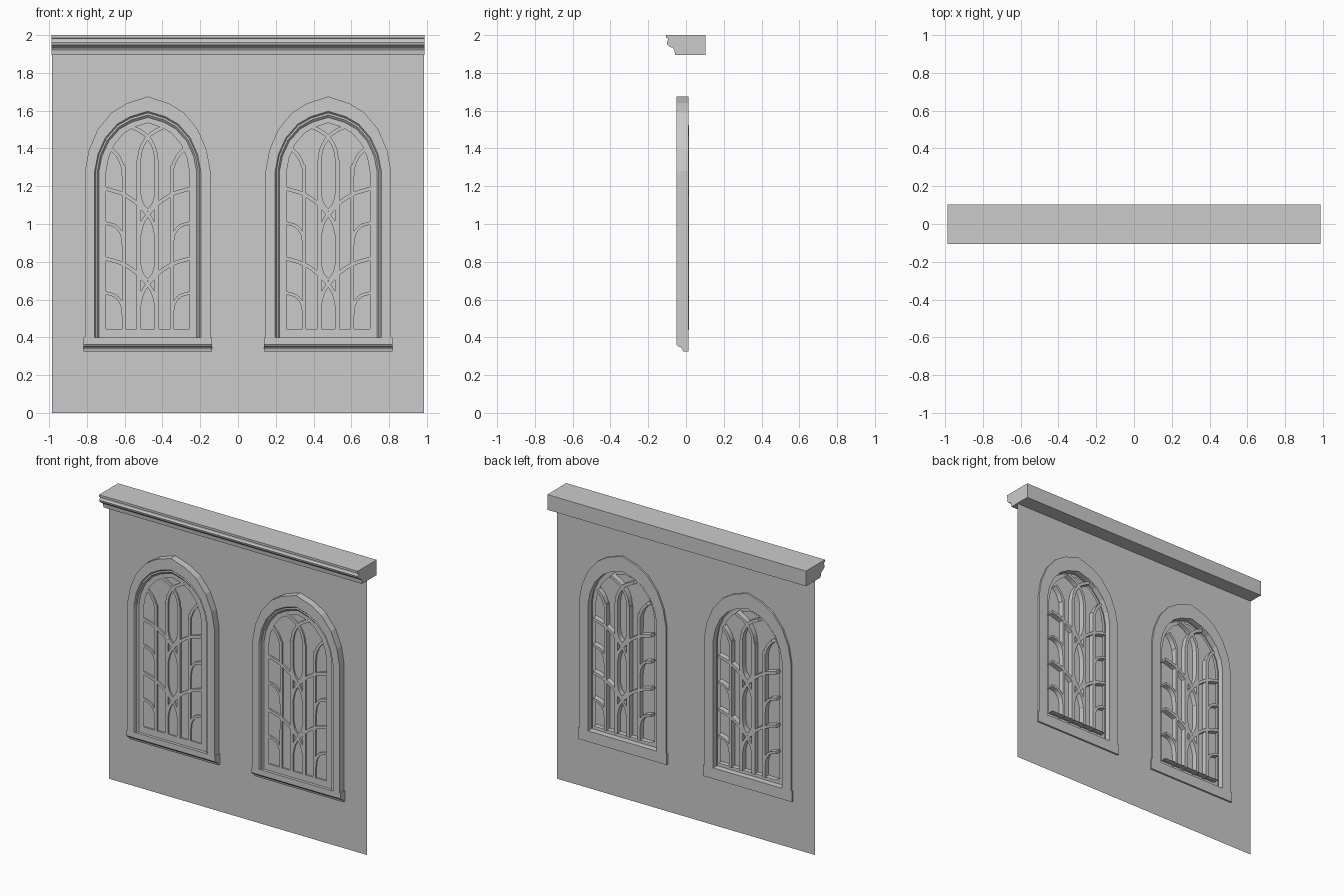
import bpy, bmesh
from mathutils import Vector

if "Cube" in bpy.data.objects:
    bpy.data.objects.remove(bpy.data.objects["Cube"])

ARCH = [(1, 0), (.94, .28), (.80, .557), (.576, .785), (.333, .91), (0, 1)]
SPRING = 1.28


def make(name, verts, faces):
    me = bpy.data.meshes.new(name)
    me.from_pydata(verts, [], faces)
    bm = bmesh.new()
    bm.from_mesh(me)
    bmesh.ops.recalc_face_normals(bm, faces=bm.faces[:])
    bm.to_mesh(me)
    bm.free()
    ob = bpy.data.objects.new(name, me)
    bpy.context.collection.objects.link(ob)
    return ob


def arch(w, peak, bottom):
    """Open pointed-arch outline from bottom left over the peak to bottom right."""
    half = [(w, bottom)] + [(w * a, SPRING + (peak - SPRING) * b) for a, b in ARCH]
    return [(-x, z) for x, z in half] + half[-2::-1]


def extrude_x(name, profile, cx, hw):
    n = len(profile)
    verts = [(cx + s * hw, y, z) for s in (-1, 1) for y, z in profile]
    faces = [tuple(range(n)), tuple(range(n, 2 * n))]
    faces += [(i, (i + 1) % n, n + (i + 1) % n, n + i) for i in range(n)]
    return make(name, verts, faces)


def smooth_path(pts, steps=4):
    """Catmull-Rom curve through a few points."""
    p = [Vector(q) for q in pts]
    if len(p) < 3:
        return p
    p = [2 * p[0] - p[1]] + p + [2 * p[-1] - p[-2]]
    out = []
    for a, b, c, d in zip(p, p[1:], p[2:], p[3:]):
        for k in range(steps):
            t = k / steps
            out.append(.5 * (2 * b + (c - a) * t + (2 * a - 5 * b + 4 * c - d) * t * t
                             + (3 * b - a - 3 * c + d) * t ** 3))
    return out + [p[-2]]


def add_bar(verts, faces, path, cx, width, y0, y1):
    base, n = len(verts), len(path)
    for i, p in enumerate(path):
        t = (path[min(i + 1, n - 1)] - path[max(i - 1, 0)]).normalized()
        o = Vector((-t.y, t.x)) * width / 2
        for q, y in ((p + o, y0), (p - o, y0), (p - o, y1), (p + o, y1)):
            verts.append((cx + q.x, y, q.y))
    for i in range(n - 1):
        a = base + 4 * i
        faces += [(a + j, a + (j + 1) % 4, a + 4 + (j + 1) % 4, a + 4 + j) for j in range(4)]
    faces += [tuple(base + j for j in range(4)),
              tuple(base + 4 * (n - 1) + j for j in range(4))]


# Tracery centre lines for the left half: (points, width)
BARS = [([(-.128, .44), (-.128, 1.24), (-.133, 1.30), (-.155, 1.355), (-.19, 1.395)], .019),
        ([(-.047, .44), (-.047, 1.34)], .023),
        ([(-.047, 1.33), (-.035, 1.40), (0, 1.46), (.04, 1.492), (.088, 1.515)], .02)]
for z in (1.05, .68):
    BARS.append(([(-.222, z + .137), (-.135, z + .11), (-.06, z + .062), (0, z),
                  (.03, z - .05), (.045, z - .11)], .02))          # sweeping branch
    BARS.append(([(-.045, z + .12), (-.03, z + .06), (0, z + .02)], .014))
    BARS.append(([(-.222, z - .045), (-.17, z - .062), (-.138, z - .105), (-.128, z - .17)], .017))


def window(cx):
    # Casing with stepped moulding, swept around the arch
    prof = [(.262, 1.57, -.03), (.262, 1.57, .012), (.332, 1.675, .012), (.332, 1.675, -.05),
            (.281, 1.597, -.05), (.275, 1.588, -.04), (.267, 1.578, -.042),
            (.258, 1.564, -.03), (.22, 1.535, -.03)]
    verts, faces = [], []
    for w, peak, y in prof:
        verts += [(cx + x, y, z) for x, z in arch(w, peak, .395)]
    n = len(verts) // len(prof)
    for r in range(len(prof) - 1):
        faces += [(r * n + i, r * n + i + 1, (r + 1) * n + i + 1, (r + 1) * n + i)
                  for i in range(n - 1)]
    make("window_casing", verts, faces)

    # Bottom rail and the ledge running back from it
    make("bottom_rail", [(cx + x, y, z) for y, z in ((-.03, .395), (-.03, .445), (.014, .445))
                         for x in (-.222, .222)], [(0, 1, 3, 2), (2, 3, 5, 4)])

    # Pane
    pane = arch(.228, 1.54, .44)
    make("pane", [(cx + x, -.02, z) for x, z in pane], [tuple(range(len(pane)))])

    # Tracery, both halves
    verts, faces = [], []
    for pts, width in BARS:
        for s in (1, -1):
            path = smooth_path([(s * x, z) for x, z in pts])
            add_bar(verts, faces, path, cx, width, -.031, .016)
    make("tracery", verts, faces)

    # Sill
    extrude_x("sill", [(.012, .40), (-.05, .40), (-.05, .362), (-.043, .352), (-.028, .348),
                       (-.019, .337), (-.016, .325), (.012, .325)], cx, .339)


CENTRES = (-.478, .478)
for c in CENTRES:
    window(c)

# Wall sheet with two arched openings
bm = bmesh.new()
loops = [[(-.985, 0), (.985, 0), (.985, 1.9), (-.985, 1.9)]]
loops += [[(c + x, z) for x, z in arch(.262, 1.57, .395)] for c in CENTRES]
for loop in loops:
    vs = [bm.verts.new((x, 0, z)) for x, z in loop]
    for a, b in zip(vs, vs[1:] + vs[:1]):
        bm.edges.new((a, b))
bmesh.ops.triangle_fill(bm, use_beauty=True, edges=bm.edges[:], normal=(0, -1, 0))
me = bpy.data.meshes.new("wall")
bm.to_mesh(me)
bm.free()
bpy.context.collection.objects.link(bpy.data.objects.new("wall", me))

# Cornice
extrude_x("cornice", [(.102, 1.895), (.102, 2.0), (-.105, 2.0), (-.105, 1.985), (-.096, 1.982),
                      (-.096, 1.972), (-.102, 1.962), (-.098, 1.948), (-.085, 1.938),
                      (-.07, 1.932), (-.061, 1.92), (-.058, 1.895)], 0, .988)
